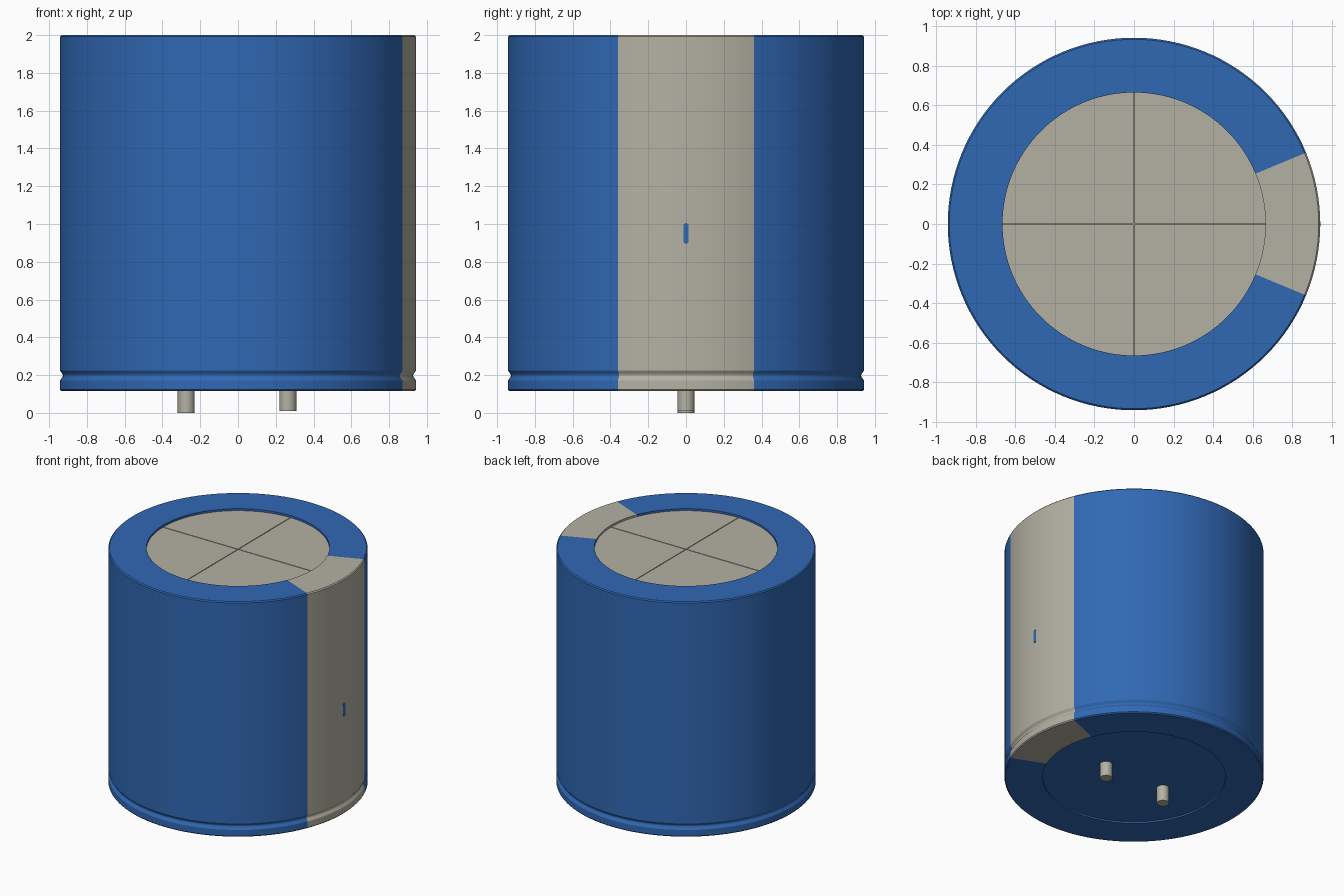
import bpy, bmesh, math
from mathutils import Vector

if "Cube" in bpy.data.objects:
    bpy.data.objects.remove(bpy.data.objects["Cube"])


def material(name, rgb):
    m = bpy.data.materials.new(name)
    m.use_nodes = True
    m.diffuse_color = (*rgb, 1)
    m.node_tree.nodes["Principled BSDF"].inputs["Base Color"].default_value = (*rgb, 1)
    return m


blue = material("blue", (0.03, 0.138, 0.456))
grey = material("warm grey", (0.456, 0.44, 0.365))


def finish(bm, name, *mats):
    bmesh.ops.recalc_face_normals(bm, faces=bm.faces)
    mesh = bpy.data.meshes.new(name)
    bm.to_mesh(mesh)
    bm.free()
    for m in mats:
        mesh.materials.append(m)
    ob = bpy.data.objects.new(name, mesh)
    bpy.context.collection.objects.link(ob)
    bpy.ops.object.select_all(action="DESELECT")
    ob.select_set(True)
    bpy.context.view_layer.objects.active = ob
    bpy.ops.object.shade_smooth_by_angle(angle=math.radians(30))
    return ob


def plate(name, points, depth, mat):
    """Flat outline extruded along the given vector."""
    bm = bmesh.new()
    face = bm.faces.new([bm.verts.new(p) for p in points])
    ext = bmesh.ops.extrude_face_region(bm, geom=[face], use_keep_orig=True)
    moved = [v for v in ext["geom"] if isinstance(v, bmesh.types.BMVert)]
    bmesh.ops.translate(bm, verts=moved, vec=depth)
    return finish(bm, name, mat)


def arc(cx, cy, r, a0, a1, n):
    return [(cx + r * math.cos(a0 + (a1 - a0) * i / n),
             cy + r * math.sin(a0 + (a1 - a0) * i / n)) for i in range(n + 1)]


def cylinder(name, x, r, z0, z1, sides, mat):
    ring = arc(x, 0, r, 0, math.tau, sides)[:-1]
    return plate(name, [(px, py, z0) for px, py in ring], Vector((0, 0, z1 - z0)), mat)


# Sleeve: closed ring profile, spun, with crimp groove and folded rims
R, RIM, WALL, LOW = 0.942, 0.665, 0.9, 0.115
SEG = 128
profile = [(RIM, LOW), (R - 0.008, LOW), (R, LOW + 0.008), (R, 0.172),
           (R - 0.006, 0.182), (R - 0.013, 0.19), (R - 0.015, 0.198),
           (R - 0.013, 0.206), (R - 0.006, 0.214), (R, 0.224),
           (R, 1.992), (R - 0.008, 2), (RIM, 2), (RIM, 1.982),
           (WALL, 1.982), (WALL, LOW + 0.015), (RIM, LOW + 0.015)]
bm = bmesh.new()
rings = []
for i in range(SEG):
    a = math.tau * i / SEG
    rings.append([bm.verts.new((r * math.cos(a), r * math.sin(a), z)) for r, z in profile])
for i in range(SEG):
    a, b = rings[i], rings[(i + 1) % SEG]
    for j in range(len(profile)):
        k = (j + 1) % len(profile)
        f = bm.faces.new((a[j], b[j], b[k], a[k]))
        # Polarity stripe: sector around +x
        c = f.calc_center_median()
        f.material_index = int(abs(math.atan2(c.y, c.x)) < math.pi / 8)
finish(bm, "sleeve", blue, grey)

# Metal can top with scored cross: a floor and four raised quarters
cylinder("can_floor", 0, 0.7, 1.965, 1.974, 96, grey)
GAP = 0.003
edge = math.asin(GAP / 0.7)
for q in range(4):
    turn = q * math.pi / 2
    corner = arc(0, 0, GAP * math.sqrt(2), turn + math.pi / 4, turn, 1)[0]
    outline = [corner] + arc(0, 0, 0.7, turn + edge, turn + math.pi / 2 - edge, 24)
    plate(f"can_top_quarter_{q + 1}", [(x, y, 1.972) for x, y in outline],
          Vector((0, 0, 0.012)), grey)

# Bottom seal and the two pins
cylinder("bottom_seal", 0, 0.7, 0.127, 0.16, 96, blue)
cylinder("pin_right", -0.274, 0.045, 0, 0.14, 32, grey)
cylinder("pin_left", 0.264, 0.045, 0.01, 0.14, 32, grey)

# Minus mark on the stripe: thin upright capsule
W = 0.013
mark = arc(0, 1.005 - W, W, 0, math.pi, 10) + arc(0, 0.895 + W, W, math.pi, math.tau, 10)
plate("minus_mark", [(R - 0.004, y, z) for y, z in mark], Vector((0.005, 0, 0)), blue)
